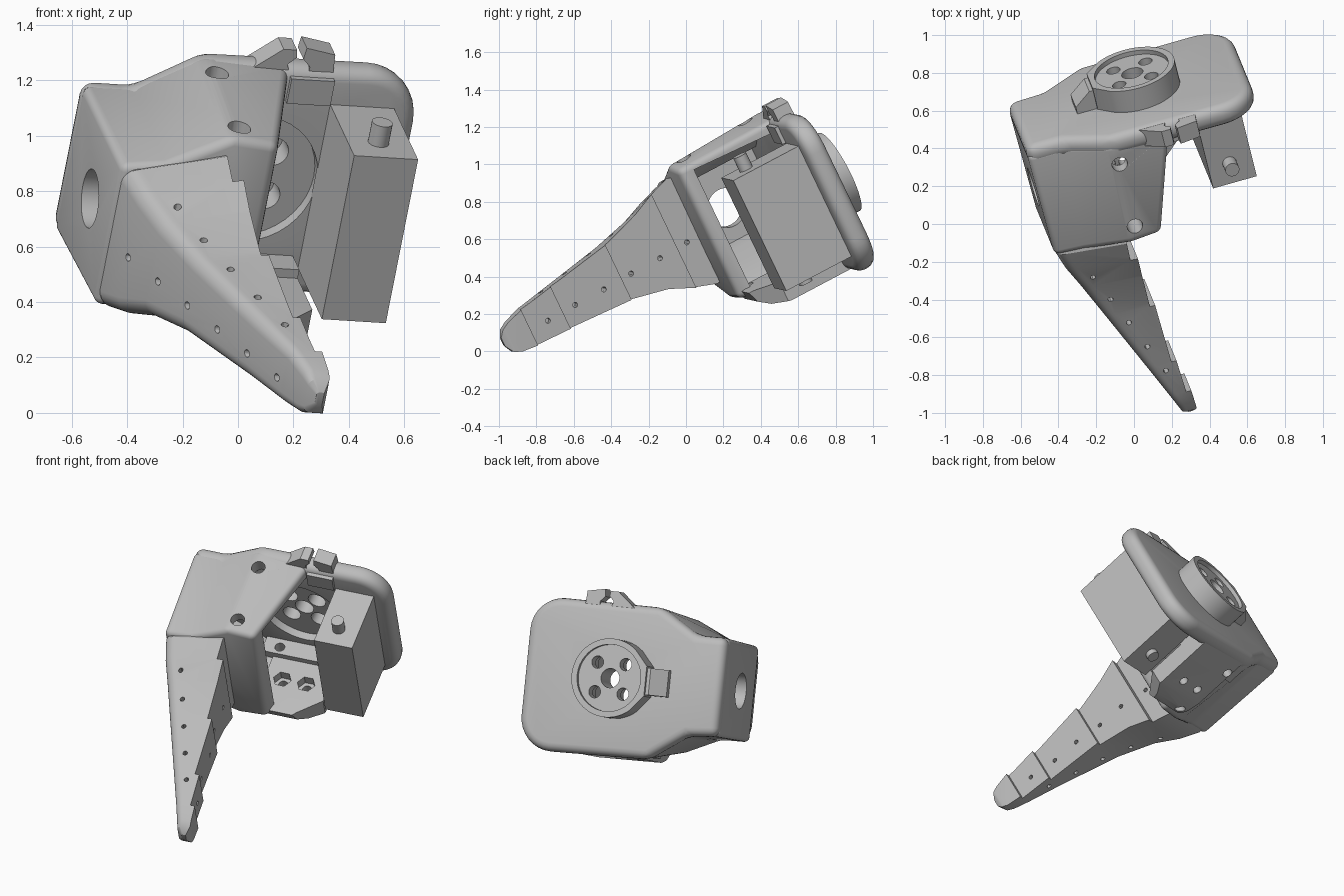
import bpy, bmesh
from math import cos, sin, pi, radians
from mathutils import Matrix, Vector

cube = bpy.data.objects.get("Cube")
if cube:
    bpy.data.objects.remove(cube)

# Tilted frame of the part: u along the plate, v out of its back, w up the plate
U = Vector((0.96, 0.27, -0.06)).normalized()
V = Vector((-0.22, 0.861, 0.457))
V = (V - U * V.dot(U)).normalized()
W = U.cross(V)
FRAME = Matrix((U, V, W)).transposed().to_4x4()

grey = bpy.data.materials.new("plain_grey")
grey.use_nodes = True
colour = (0.5, 0.5, 0.5, 1)
grey.diffuse_color = colour
grey.node_tree.nodes["Principled BSDF"].inputs["Base Color"].default_value = colour
parts = []


def loft(name, rings, bevel=0, part=True):
    """Skin a list of equal rings and cap both ends."""
    bm = bmesh.new()
    loops = [[bm.verts.new(p) for p in ring] for ring in rings]
    n = len(loops[0])
    for a, b in zip(loops, loops[1:]):
        for i in range(n):
            j = (i + 1) % n
            bm.faces.new((a[i], a[j], b[j], b[i]))
    bm.faces.new(loops[0])
    bm.faces.new(loops[-1])
    bmesh.ops.recalc_face_normals(bm, faces=bm.faces)
    mesh = bpy.data.meshes.new(name)
    bm.to_mesh(mesh)
    bm.free()
    ob = bpy.data.objects.new(name, mesh)
    bpy.context.collection.objects.link(ob)
    if part:
        mesh.materials.append(grey)
        parts.append(ob)
    if bevel:
        m = ob.modifiers.new("round", 'BEVEL')
        m.width, m.segments, m.limit_method = bevel, 4, 'ANGLE'
        m.angle_limit = radians(25)
        apply(ob, m)
    return ob


def apply(ob, mod):
    bpy.context.view_layer.objects.active = ob
    bpy.ops.object.modifier_apply(modifier=mod.name)


def prism(name, pts, axis, lo, hi, bevel=0, part=True):
    place = {'x': lambda p, h: (h, p[0], p[1]),
             'y': lambda p, h: (p[0], h, p[1]),
             'z': lambda p, h: (p[0], p[1], h)}[axis]
    return loft(name, [[place(p, h) for p in pts] for h in (lo, hi)], bevel, part)


def arc(c, r, a0, a1, n):
    return [(c[0] + r * cos(radians(a0 + (a1 - a0) * i / n)),
             c[1] + r * sin(radians(a0 + (a1 - a0) * i / n))) for i in range(n + 1)]


def circle(c, r, n=24):
    return arc(c, r, 0, 360, n)[:-1]


def box(name, u, v, w):
    return prism(name, [(u[0], v[0]), (u[1], v[0]), (u[1], v[1]), (u[0], v[1])], 'z', *w)


def cut(ob, pts, axis, lo, hi):
    tool = prism("cutter", pts, axis, lo, hi, part=False)
    tool.hide_render = True
    m = ob.modifiers.new("cut", 'BOOLEAN')
    m.operation, m.solver, m.object = 'DIFFERENCE', 'EXACT', tool
    apply(ob, m)
    bpy.data.objects.remove(tool)


# Back plate with round right corners and a stepped left end
left_end = [(-.09, .045), (-.325, .205), (-.515, .215), (-.515, .805), (-.325, .805), (-.09, .95)]
outline = left_end + arc((.53, .755), .2, 90, 0, 8) + arc((.53, .24), .2, 0, -90, 8)
plate = prism("back_plate", outline, 'y', .9, 1.02, .05)

# Hollow housing between the plate and the leg
front = [(-.1, .12), (-.33, .22), (-.5, .22), (-.5, .79), (-.34, .81), (-.1, .92), (.07, .9), (.07, .13)]
back = left_end + [(.24, .94), (.24, .05)]
housing = loft("housing", [[(u, .35 if u < -.2 else .37, w) for u, w in front],
                           [(u, .97, w) for u, w in back]], .03)
hollow = [(-.06, .15), (-.31, .31), (-.42, .33), (-.42, .74), (-.31, .75), (-.06, .87), (1, .87), (1, .15)]
cut(housing, hollow, 'y', .45, 1.1)
cut(housing, circle((.636, .51), .107, 32), 'x', -.7, -.3)
for v in (.46, .85):
    cut(housing, circle((-.06, v), .042), 'z', .75, 1.1)

# Floor with a sloped front, a cut corner and two nut pockets, and the ledge behind it
slope = [(.4, .16), (.42, .1), (.47, .065), (.56, .045), (.95, .045), (.95, .165), (.42, .165)]
floor = prism("floor", slope, 'x', -.03, .37)
cut(floor, [(.2, .38), (.45, .38), (.45, .62)], 'z', 0, .3)
ledge = box("floor_ledge", (-.1, .37), (.79, .92), (.06, .2))
for ob in (floor, housing):
    for u in (.08, .23):
        cut(ob, circle((u, .64), .028), 'z', 0, .3)
        cut(ob, circle((u, .64), .055, 6), 'z', .11, .3)
for ob in (housing, floor, ledge):
    for u, v in ((.0, .84), (.02, .46)):
        cut(ob, circle((u, v), .03), 'z', -.1, .3)

# Round boss with a ramp, and its bolt circle through the plate
hub = (.15, .5)
boss = prism("boss", arc(hub, .235, -130, 130, 40) + [(-.08, .59), (-.08, .41)], 'y', .97, 1.15)
cut(boss, circle(hub, .2, 40), 'y', 1.125, 1.3)
cut(plate, circle(hub, .255, 40), 'y', .8, .95)
for ob, r, start in ((plate, .055, .8), (boss, .055, .8), (boss, .037, 1)):
    stop = 1.05 if r > .05 else 1.3
    for k in range(4):
        a = pi / 4 + k * pi / 2
        cut(ob, circle((hub[0] + .125 * cos(a), hub[1] + .125 * sin(a)), r), 'y', start, stop)
for ob in (plate, boss):
    cut(ob, circle(hub, .058), 'y', .8, 1.3)
prism("boss_ramp", [(-.06, 1.0), (-.06, 1.13), (-.1, 1.13), (-.19, 1.06), (-.19, 1.0)], 'z', .42, .58)

# Cable clip: two prongs on the top edge of the plate and the base below them
prism("clip_prong_inner", [(.08, .9), (.08, .93), (.19, 1.02), (.24, 1.02), (.245, .99),
                           (.215, .96), (.23, .92), (.23, .88)], 'y', .915, 1.01)
prism("clip_prong_outer", [(.23, .88), (.23, .92), (.3, .925), (.3, .955), (.27, .985),
                           (.275, 1.03), (.385, 1.01), (.395, .88)], 'y', .915, 1.01)
box("clip_base", (.23, .393), (.88, .96), (.82, .92))

# Servo motor with a shaft at each end
box("servo_case", (.398, .638), (.497, .91), (.152, .817))
prism("servo_shaft_top", circle((.515, .615), .038), 'z', .8, .9)
prism("servo_shaft_bottom", circle((.515, .64), .038), 'z', .118, .17)


# Tapered leg, round on its outer edges
def leg_ring(v, uo, ui, wl, wu, drop, r):
    top = wu - drop
    turns = [i * pi / 12 for i in range(7)]
    low = [(uo + r - r * sin(a), wl + r - r * cos(a)) for a in turns]
    high = [(uo + r - r * cos(a), top - r + r * sin(a)) for a in turns]
    return [(u, v, w) for u, w in [(ui, wl)] + low + high + [(ui, wu)]]


stations = [
    (.44, -.49, -.05, .225, .85, .1, .05),
    (.34, -.49, -.05, .225, .875, .09, .06),
    (.22, -.456, -.05, .265, .835, .08, .06),
    (.08, -.4, -.045, .33, .775, .06, .06),
    (-.136, -.315, -.03, .378, .71, .03, .055),
    (-.515, -.164, .015, .402, .655, .01, .05),
    (-.725, -.08, .055, .412, .625, 0, .04),
    (-.82, -.045, .057, .424, .6, 0, .035),
    (-.862, -.03, .045, .445, .578, 0, .025),
    (-.887, .0, .028, .49, .54, 0, .01),
]
leg = loft("leg", [leg_ring(*s) for s in stations])

# Overlapping steps along the inner side of the leg
steps = [(.4, .5), (-.12, .5), (-.12, .22), (-.08, .22), (-.071, -.136), (-.043, -.136),
         (-.027, -.515), (0, -.515), (.013, -.725), (.04, -.725), (.055, -.95), (.4, -.95)]
cut(leg, steps, 'z', 0, 1.2)

# Rows of small holes in the sides and the top of the leg
for i in range(6):
    middle = -.28 + .05 * i
    cut(leg, circle((.216 - .18 * i, .49), .014, 12), 'x', -.7, middle)
    cut(leg, circle((.29 - .18 * i, .5), .014, 12), 'x', middle, .3)
for i in range(5):
    cut(leg, circle((-.33 + .066 * i, .143 - .176 * i), .014, 12), 'z', .2, 1)

# Tilt every part into place and shade it
for ob in parts:
    ob.data.transform(FRAME)
    bpy.ops.object.select_all(action='DESELECT')
    ob.select_set(True)
    bpy.context.view_layer.objects.active = ob
    bpy.ops.object.shade_smooth_by_angle(angle=radians(30))
